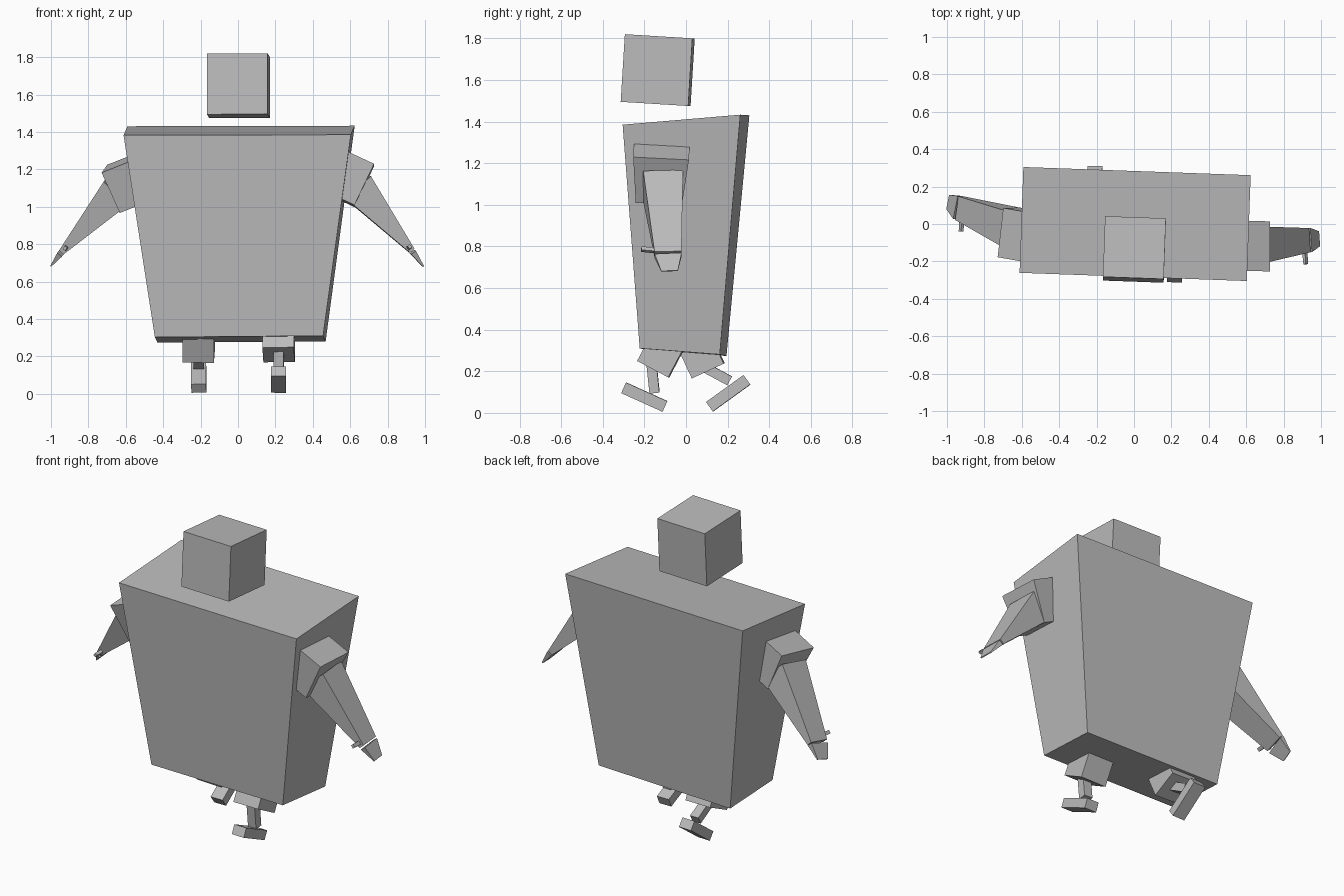
import bpy
from mathutils import Vector

if "Cube" in bpy.data.objects:
    bpy.data.objects.remove(bpy.data.objects["Cube"])

grey = bpy.data.materials.new("stone_grey")
grey.diffuse_color = (0.5, 0.5, 0.5, 1)
grey.use_nodes = True
grey.node_tree.nodes["Principled BSDF"].inputs["Base Color"].default_value = grey.diffuse_color


def block(name, a, b, size_a, size_b, hint, tilt=(0, 0)):
    """Tapered box from a to b. Sizes are (along hint, across); tilt slopes each end in y."""
    a, b, hint = Vector(a), Vector(b), Vector(hint)
    axis = (b - a).normalized()
    u = (hint - axis * hint.dot(axis)).normalized()
    v = axis.cross(u)
    verts = []
    for c, (w, d), slope in ((a, size_a, tilt[0]), (b, size_b, tilt[1])):
        for i, j in ((-1, -1), (1, -1), (1, 1), (-1, 1)):
            p = c + u * (i * w / 2) + v * (j * d / 2)
            p.z += slope * (p.y - c.y)
            verts.append(p)
    faces = [(3, 2, 1, 0), (4, 5, 6, 7)]
    faces += [(i, (i + 1) % 4, (i + 1) % 4 + 4, i + 4) for i in range(4)]
    mesh = bpy.data.meshes.new(name)
    mesh.from_pydata(verts, [], faces)
    mesh.materials.append(grey)
    ob = bpy.data.objects.new(name, mesh)
    bpy.context.collection.objects.link(ob)
    return ob


SIDE = (1, -0.036, 0)  # slight turn of the whole body

# Torso and floating head
block("torso", (0.012, -0.014, 0.292), (0.006, 0, 1.408),
      (0.90, 0.385), (1.216, 0.566), SIDE, (-0.064, 0.097))
block("head", (0.002, -0.146, 1.485), (0.002, -0.126, 1.81),
      (0.325, 0.325), (0.325, 0.325), SIDE)


# Arms: shoulder, elbow, wrist and fingertip positions
def arm(side, top, bottom, elbow, wrist, tip, thumb_a, thumb_b, hint):
    block(side + "_upper_arm", top, bottom, (0.268, 0.26), (0.222, 0.255), hint)
    block(side + "_forearm", elbow, wrist, (0.192, 0.18), (0.13, 0.032), hint)
    gap = Vector(wrist).lerp(Vector(tip), 0.1)
    block(side + "_hand", gap, tip, (0.13, 0.032), (0.08, 0.006), hint)
    block(side + "_thumb", thumb_a, thumb_b, (0.024, 0.02), (0.02, 0.016),
          (0.6 if side == "right" else -0.6, 0, -0.8))


arm("right", (0.61, -0.117, 1.278), (0.507, -0.128, 1.058),
    (0.637, -0.113, 1.107), (0.928, -0.087, 0.766), (0.99, -0.079, 0.682),
    (0.912, -0.13, 0.78), (0.918, -0.215, 0.787), (0, 1, -0.05))
arm("left", (-0.595, -0.067, 1.251), (-0.503, -0.042, 1.031),
    (-0.64, -0.018, 1.09), (-0.936, 0.085, 0.768), (-0.994, 0.118, 0.692),
    (-0.918, 0.04, 0.78), (-0.925, -0.04, 0.778), (0.11, 0.98, 0.16))


# Legs: (y, z) ends of thigh, shin and foot
def leg(side, x, thigh, shin, foot):
    for part, ends, size in (("thigh", thigh, (0.168, 0.169)),
                             ("shin", shin, (0.055, 0.048)),
                             ("foot", foot, (0.08, 0.056))):
        block(side + "_" + part, (x, *ends[0]), (x, *ends[1]), size, size, SIDE)


leg("right", 0.217, ((-0.065, 0.386), (-0.158, 0.209)),
    ((-0.167, 0.25), (-0.151, 0.095)), ((-0.300, 0.121), (-0.101, 0.031)))
leg("left", -0.21, ((0.023, 0.383), (0.107, 0.202)),
    ((0.08, 0.224), (0.21, 0.154)), ((0.113, 0.029), (0.293, 0.159)))
